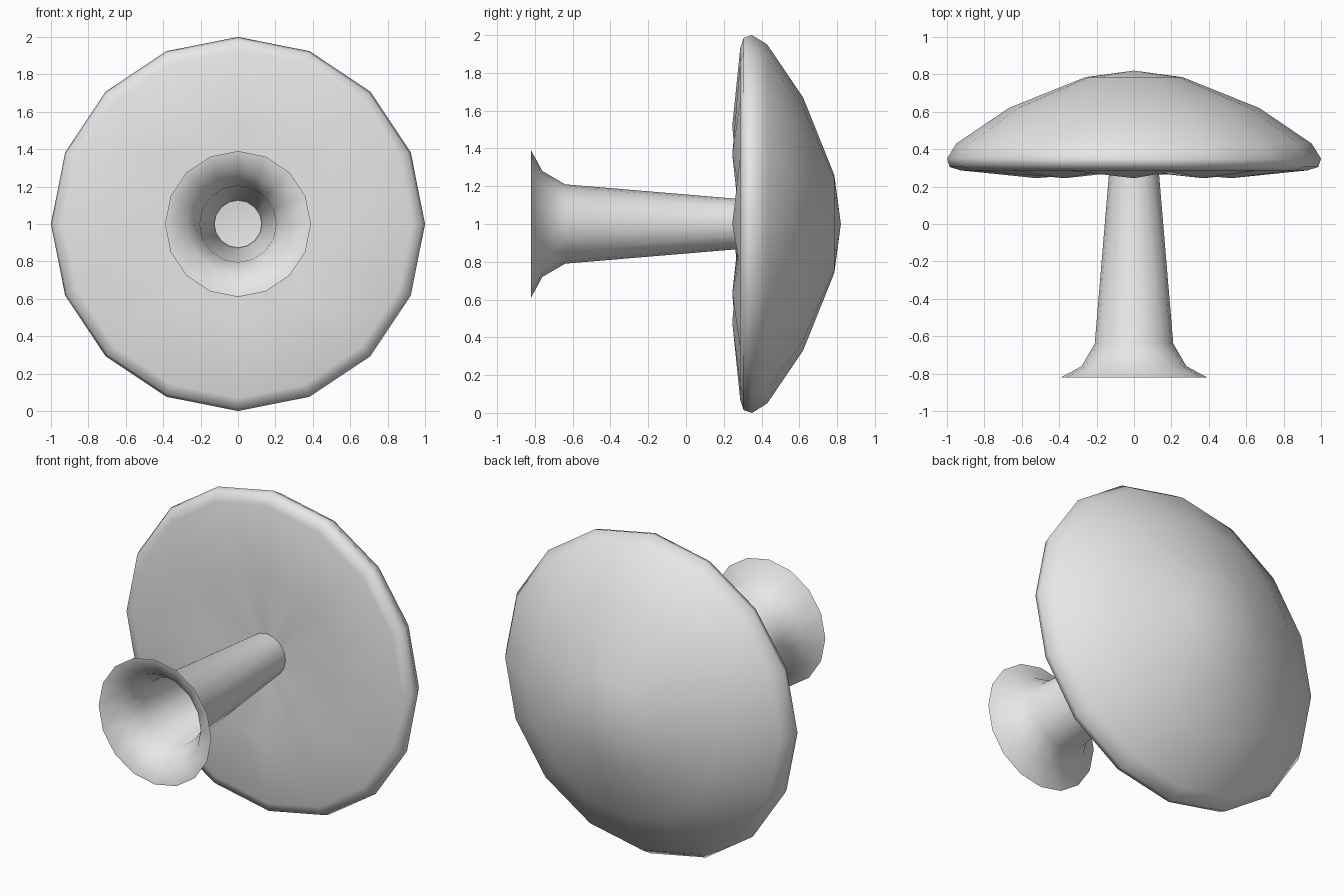
import bpy
import bmesh
import math

SIDES = 16
CENTRE_Z = 1.0

if "Cube" in bpy.data.objects:
    bpy.data.objects.remove(bpy.data.objects["Cube"], do_unlink=True)

grey = bpy.data.materials.new("plain grey")
grey.use_nodes = True
grey.use_backface_culling = True
colour = (0.8, 0.8, 0.8, 1.0)
grey.diffuse_color = colour
grey.node_tree.nodes["Principled BSDF"].inputs["Base Color"].default_value = colour


def lathe(name, profile, tip=None):
    """Spin (radius, y, pleat) points about the y axis; pleat shifts every other vertex."""
    bm = bmesh.new()
    rings = []
    for radius, y, pleat in profile:
        ring = []
        for k in range(SIDES):
            a = math.tau * k / SIDES
            ring.append(bm.verts.new((radius * math.cos(a), y + pleat * (k % 2),
                                      CENTRE_Z + radius * math.sin(a))))
        rings.append(ring)
    for lower, upper in zip(rings, rings[1:]):
        for k in range(SIDES):
            n = (k + 1) % SIDES
            bm.faces.new((lower[k], upper[k], upper[n], lower[n]))
    if tip is not None:
        apex = bm.verts.new((0, tip, CENTRE_Z))
        last = rings[-1]
        for k in range(SIDES):
            bm.faces.new((last[k], apex, last[(k + 1) % SIDES]))
    mesh = bpy.data.meshes.new(name)
    bm.to_mesh(mesh)
    bm.free()
    mesh.materials.append(grey)
    obj = bpy.data.objects.new(name, mesh)
    bpy.context.collection.objects.link(obj)
    bpy.ops.object.select_all(action="DESELECT")
    obj.select_set(True)
    bpy.context.view_layer.objects.active = obj
    bpy.ops.object.shade_smooth_by_angle(angle=math.radians(60))
    return obj


# Domed cap with a pleated underside, open where the stem enters
lathe("mushroom_cap", [
    (0.125, 0.28, 0),
    (0.52, 0.245, 0.035),
    (0.93, 0.287, 0),
    (0.985, 0.305, 0),
    (1.0, 0.35, 0),
    (0.95, 0.43, 0),
    (0.67, 0.62, 0),
    (0.26, 0.785, 0),
], tip=0.82)

# Hollow tapered stem with a flared foot: inner wall, lip, outer wall
outer = [(0.39, -0.82, 0), (0.28, -0.76, 0), (0.21, -0.64, 0), (0.132, 0.29, 0)]
inner = [(r - 0.005, y, 0) for r, y, _ in reversed(outer)]
lathe("stem", inner + outer)
